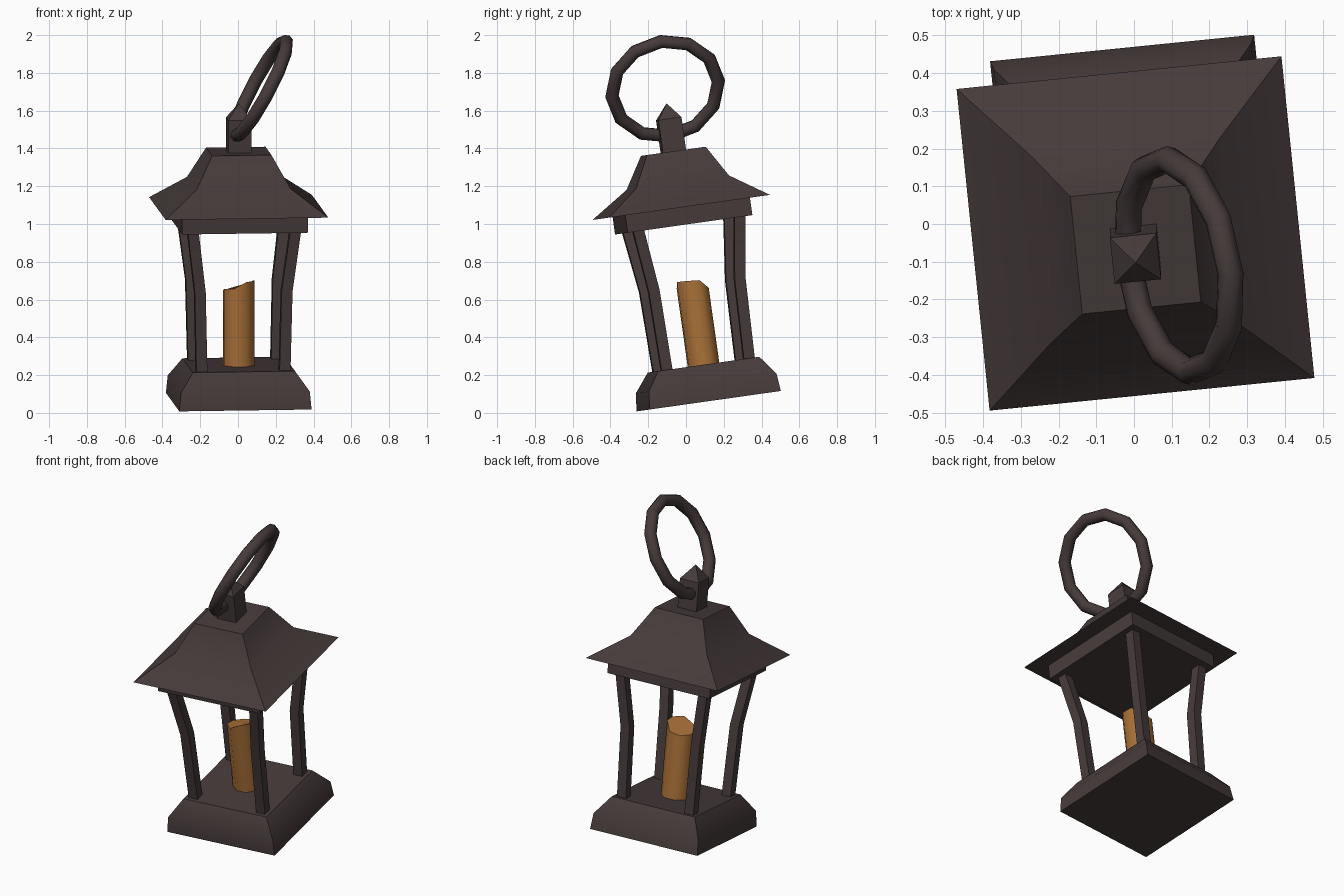
import bpy, bmesh, math
from mathutils import Matrix

if "Cube" in bpy.data.objects:
    bpy.data.objects.remove(bpy.data.objects["Cube"])

# whole lantern leans: local frame sits at the centre of the base underside
FRAME = (Matrix.Translation((0.004, 0.12, 0.062))
         @ Matrix.Rotation(math.radians(8.05), 4, 'X')
         @ Matrix.Rotation(math.radians(5.8), 4, 'Z'))


def material(name, rgb):
    m = bpy.data.materials.new(name)
    m.diffuse_color = (*rgb, 1)
    m.use_nodes = True
    m.node_tree.nodes["Principled BSDF"].inputs["Base Color"].default_value = m.diffuse_color
    return m


IRON = material("dark iron", (0.062, 0.043, 0.043))
WAX = material("amber wax", (0.40, 0.165, 0.04))


def finish(name, bm, mat, angle=30):
    bmesh.ops.recalc_face_normals(bm, faces=bm.faces)
    bm.transform(FRAME)
    me = bpy.data.meshes.new(name)
    bm.to_mesh(me)
    bm.free()
    me.materials.append(mat)
    ob = bpy.data.objects.new(name, me)
    bpy.context.collection.objects.link(ob)
    bpy.ops.object.select_all(action='DESELECT')
    ob.select_set(True)
    bpy.context.view_layer.objects.active = ob
    bpy.ops.object.shade_smooth_by_angle(angle=math.radians(angle))
    return ob


def loft(bm, rings):
    """Skin a list of point rings and cap both ends."""
    vs = [[bm.verts.new(p) for p in r] for r in rings]
    n = len(vs[0])
    for a, b in zip(vs, vs[1:]):
        for i in range(n):
            j = (i + 1) % n
            bm.faces.new((a[i], a[j], b[j], b[i]))
    bm.faces.new(vs[0])
    bm.faces.new(vs[-1])


def square(half, h, cx=0, cy=0):
    return [(cx + sx * half, cy + sy * half, h)
            for sx, sy in ((-1, -1), (1, -1), (1, 1), (-1, 1))]


def square_part(name, profile):
    bm = bmesh.new()
    loft(bm, [square(r, h) for r, h in profile])
    return finish(name, bm, IRON)


# base, frame under the roof, roof, finial
square_part("base", [(0.352, 0), (0.343, 0.095), (0.272, 0.195)])
square_part("roof_frame", [(0.335, 0.943), (0.335, 1.036)])
square_part("roof", [(0.433, 1.036), (0.25, 1.168), (0.158, 1.336)])
square_part("finial", [(0.062, 1.33), (0.062, 1.51), (0.0005, 1.592)])

# four bent corner posts
for side, sx in (("left", -1), ("right", 1)):
    for end, sy in (("front", -1), ("back", 1)):
        bm = bmesh.new()
        loft(bm, [square(0.029, h, sx * c, sy * c)
                  for c, h in ((0.221, 0.19), (0.231, 0.62), (0.272, 0.945))])
        finish(f"{end}_{side}_post", bm, IRON)

# candle with an unevenly melted top
tops = [0.641, 0.594, 0.584, 0.59, 0.606, 0.612, 0.648, 0.646]
circle = [(0.088 * math.cos(math.radians(22.5 + 45 * i)),
           0.088 * math.sin(math.radians(22.5 + 45 * i))) for i in range(8)]
bm = bmesh.new()
loft(bm, [[(x, y, 0.19) for x, y in circle],
          [(x, y, h) for (x, y), h in zip(circle, tops)]])
finish("candle", bm, WAX, 50)

# tilted carrying ring through the finial
R, r, N, M = 0.286, 0.036, 12, 8
tilt = (Matrix.Translation((0.115, -0.008, 1.67))
        @ Matrix.Rotation(math.radians(28.7), 4, 'Y'))
bm = bmesh.new()
grid = []
for i in range(N):
    a = 2 * math.pi * i / N
    row = []
    for j in range(M):
        b = 2 * math.pi * j / M
        d = R + r * math.cos(b)
        row.append(bm.verts.new((r * math.sin(b), d * math.sin(a), d * math.cos(a))))
    grid.append(row)
for i in range(N):
    for j in range(M):
        k, l = (i + 1) % N, (j + 1) % M
        bm.faces.new((grid[i][j], grid[k][j], grid[k][l], grid[i][l]))
bm.transform(tilt)
finish("carrying_ring", bm, IRON, 60)
